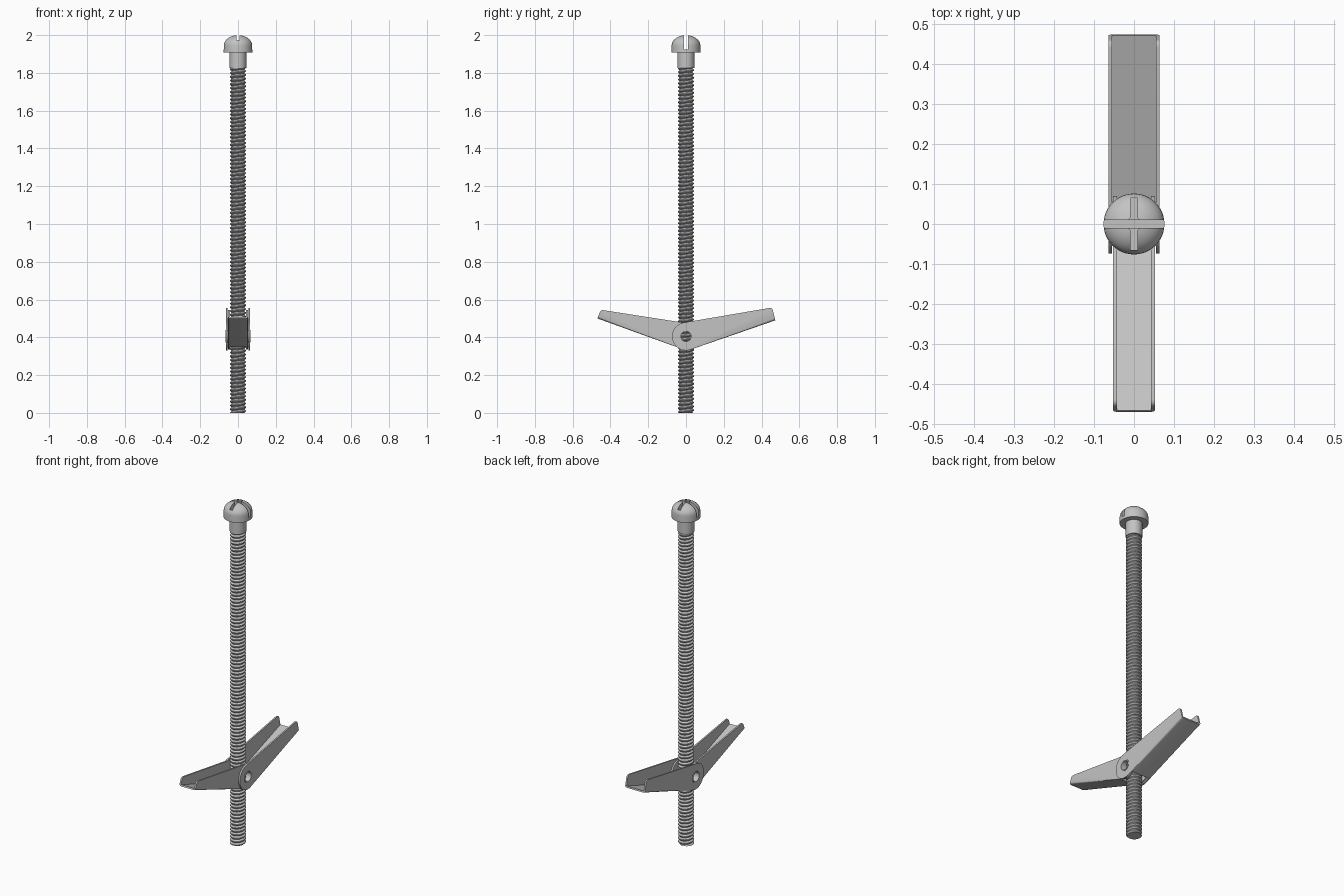
import bpy, bmesh, math
from mathutils import Vector

if "Cube" in bpy.data.objects:
    bpy.data.objects.remove(bpy.data.objects["Cube"], do_unlink=True)

steel = bpy.data.materials.new("zinc_steel")
steel.use_nodes = True
GREY = (0.55, 0.55, 0.55, 1)
steel.diffuse_color = GREY
steel.node_tree.nodes["Principled BSDF"].inputs["Base Color"].default_value = GREY


def finish(bm, name):
    bmesh.ops.recalc_face_normals(bm, faces=bm.faces)
    mesh = bpy.data.meshes.new(name)
    bm.to_mesh(mesh)
    bm.free()
    mesh.materials.append(steel)
    obj = bpy.data.objects.new(name, mesh)
    bpy.context.collection.objects.link(obj)
    return obj


def activate(obj):
    bpy.ops.object.select_all(action='DESELECT')
    obj.select_set(True)
    bpy.context.view_layer.objects.active = obj


def smooth(obj, angle=35):
    activate(obj)
    bpy.ops.object.shade_smooth_by_angle(angle=math.radians(angle))


def prism(name, outline, half, bend=None):
    """Extrude a (y, z) outline along x; bend rounds the edges of its last side."""
    bm = bmesh.new()
    sides = [[bm.verts.new((x, y, z)) for y, z in outline] for x in (-half, half)]
    for ring in sides:
        bm.faces.new(ring)
    n = len(outline)
    for i in range(n):
        j = (i + 1) % n
        bm.faces.new((sides[0][i], sides[0][j], sides[1][j], sides[1][i]))
    if bend:
        edges = [bm.edges.get((ring[-1], ring[0])) for ring in sides]
        bmesh.ops.bevel(bm, geom=edges, offset=bend, segments=4, profile=0.5,
                        affect='EDGES')
    return finish(bm, name)


def cut(obj, *cutters):
    activate(obj)
    for cutter in cutters:
        mod = obj.modifiers.new("cut", 'BOOLEAN')
        mod.operation = 'DIFFERENCE'
        mod.solver = 'EXACT'
        mod.object = cutter
        bpy.ops.object.modifier_apply(modifier=mod.name)
        bpy.data.objects.remove(cutter, do_unlink=True)


def circle(r, cy, cz, n=32):
    return [(cy + r * math.cos(math.tau * i / n), cz + r * math.sin(math.tau * i / n))
            for i in range(n)]


def box(y, z0, z1):
    return [(-y, z0), (y, z0), (y, z1), (-y, z1)]


# Threaded rod: a helical strip, trimmed flat at both ends
def threaded_rod(length=1.84, pitch=0.02, root=0.034, crest=0.042, seg=28):
    bm = bmesh.new()
    section = [(0, root), (0.35, crest), (0.6, crest), (0.95, root), (1, root)]
    rows = []
    for i in range(int((length / pitch + 4) * seg)):
        a = math.tau * i / seg
        rows.append([bm.verts.new((r * math.cos(a), r * math.sin(a),
                                   pitch * (i / seg + t - 2))) for t, r in section])
    for a, b in zip(rows, rows[1:]):
        for k in range(len(section) - 1):
            bm.faces.new((a[k], b[k], b[k + 1], a[k + 1]))
    bmesh.ops.remove_doubles(bm, verts=bm.verts, dist=0.0002)
    for z, d in ((0, -1), (length, 1)):
        geom = bm.verts[:] + bm.edges[:] + bm.faces[:]
        bmesh.ops.bisect_plane(bm, geom=geom, plane_co=(0, 0, z),
                               plane_no=(0, 0, d), clear_outer=True)
    bmesh.ops.holes_fill(bm, edges=[e for e in bm.edges if e.is_boundary], sides=0)
    smooth(finish(bm, "threaded_rod"), 25)


# Round head with plain shoulder, lathed, then cross slotted
def bolt_head(radius=0.076):
    profile = [(0, 1.825), (0.044, 1.825), (0.044, 1.908), (radius, 1.908)]
    for i in range(11):
        a = math.pi / 2 * i / 10
        profile.append((radius * math.cos(a), 1.945 + 0.055 * math.sin(a)))
    bm = bmesh.new()
    verts = [bm.verts.new((r, 0, z)) for r, z in profile]
    edges = [bm.edges.new(p) for p in zip(verts, verts[1:])]
    bmesh.ops.spin(bm, geom=verts + edges, cent=(0, 0, 0), axis=(0, 0, 1),
                   angle=math.tau, steps=48)
    bmesh.ops.remove_doubles(bm, verts=bm.verts, dist=0.0001)
    head = finish(bm, "bolt_head")
    centre = prism("slot_centre", box(0.017, 1.93, 2.1), 0.017)
    centre.rotation_euler.z = math.pi / 4
    bpy.context.view_layer.update()
    cut(head, prism("long_slot", box(0.01, 1.925, 2.1), 0.1),
        prism("cross_slot", box(0.065, 1.93, 2.1), 0.009), centre)
    smooth(head)


PIVOT = Vector((0, 0.405))


def tangent(point, r, side):
    """Angle on the pivot circle where the line to point touches it."""
    d = Vector(point) - PIVOT
    return math.atan2(d.y, d.x) + side * math.acos(r / d.length)


# Folding wing: a bent channel with round ears about the pivot
def wing(name, low, high, half, ear, mirror, wall=0.009):
    top, bottom = tangent(high, ear, 1), tangent(low, ear, -1) + math.tau
    arc = [PIVOT + ear * Vector((math.cos(a), math.sin(a)))
           for a in (bottom + (top - bottom) * i / 24 for i in range(25))]
    # Rounded upper corner of the tip
    corner = Vector(high)
    start = corner + (arc[-1] - corner).normalized() * 0.016
    end = corner + (Vector(low) - corner).normalized() * 0.016
    tip = [start.lerp(corner, t).lerp(corner.lerp(end, t), t)
           for t in (0, 0.25, 0.5, 0.75, 1)]
    outline = arc + tip + [Vector(low)]
    # Hollow above the floor, open all the way down beside the rod
    along = (Vector(low) - arc[0]).normalized()
    lift = Vector((-along.y, along.x)) * wall
    near = arc[0] + along * 0.035 + lift
    far = Vector(low) + along * 0.1 + lift
    hollow = [(-0.2, 0.2), (near.x, 0.2), near, far, (far.x, 0.9), (-0.2, 0.9)]
    flip = lambda pts: [(p[0] * mirror, p[1]) for p in pts]
    obj = prism(name, flip(outline), half, bend=0.011)
    cut(obj, prism("hollow", flip(hollow), half - wall),
        prism("pivot_hole", circle(0.031, *PIVOT), 0.2))
    smooth(obj)


threaded_rod()
bolt_head()
wing("outer_wing", (0.473, 0.49), (0.456, 0.558), 0.064, 0.074, 1)
wing("inner_wing", (0.469, 0.50), (0.452, 0.546), 0.052, 0.07, -1)

# Hollow pivot sleeve through both pairs of ears
sleeve = prism("pivot_sleeve", circle(0.033, *PIVOT), 0.067)
cut(sleeve, prism("sleeve_bore", circle(0.027, *PIVOT), 0.2))
smooth(sleeve)
